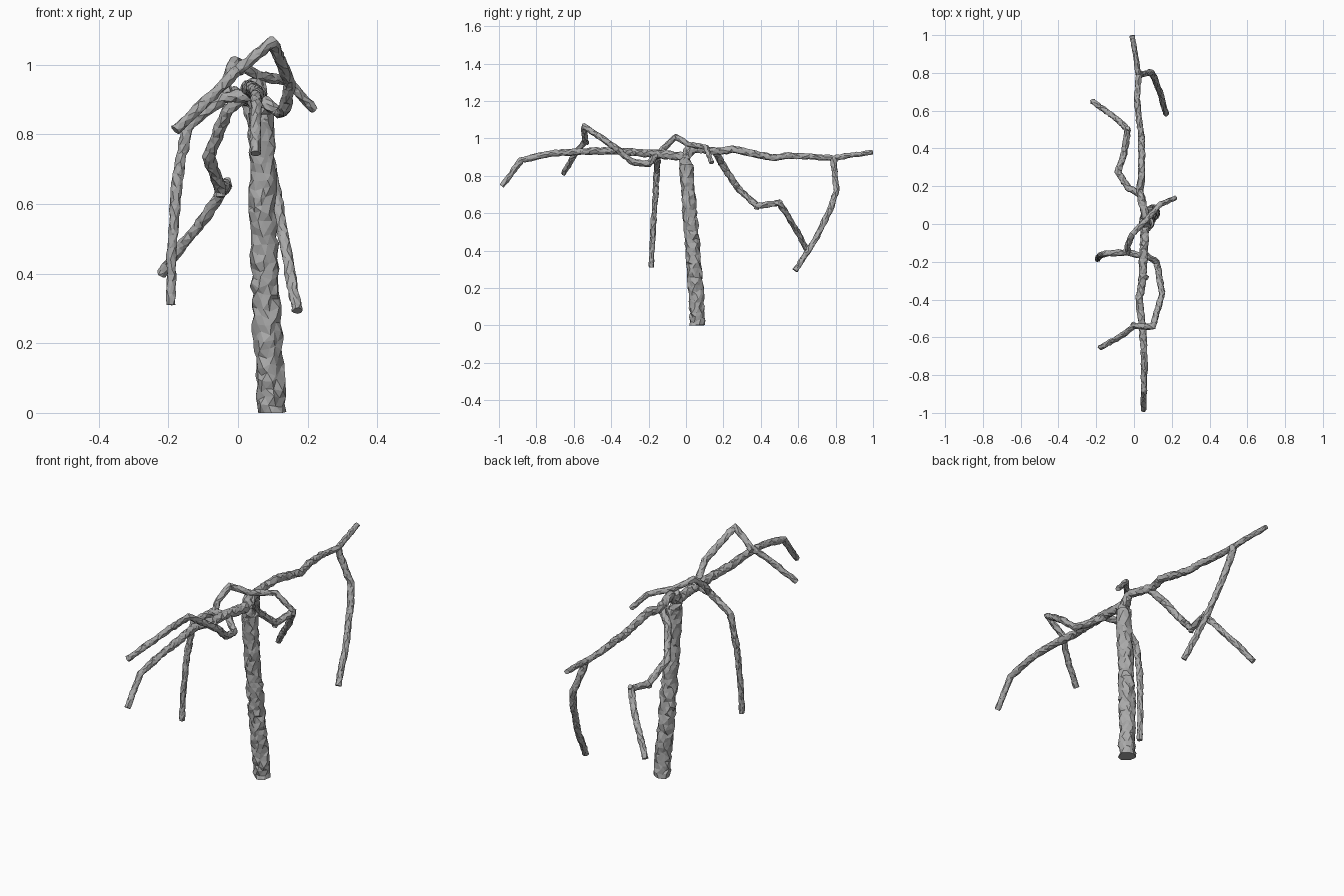
import bpy, bmesh, math, random
from mathutils import Vector, Matrix

random.seed(4)
cube = bpy.data.objects.get("Cube")
if cube:
    bpy.data.objects.remove(cube, do_unlink=True)

bark = bpy.data.materials.new("grey_bark")
bark.use_nodes = True
grey = (0.4, 0.4, 0.4, 1)
bark.diffuse_color = grey
bark.node_tree.nodes["Principled BSDF"].inputs["Base Color"].default_value = grey


def resample(points, step):
    """Even steps along a polyline, keeping its corners."""
    out = [points[0]]
    for a, b in zip(points, points[1:]):
        n = max(1, round((b - a).length / step))
        out += [a.lerp(b, i / n) for i in range(1, n + 1)]
    return out


def limb(name, path, r0, r1, sides=7, step=0.018, rough=0.16):
    """Rough faceted tube swept along a path, with flat cut ends."""
    pts = resample([Vector(p) for p in path], step)
    bm = bmesh.new()
    rings = []
    last = len(pts) - 1
    tangent = (pts[1] - pts[0]).normalized()
    side = tangent.orthogonal().normalized()
    for i, p in enumerate(pts):
        new = (pts[min(i + 1, last)] - pts[max(i - 1, 0)]).normalized()
        side = tangent.rotation_difference(new) @ side
        tangent = new
        radius = r0 + (r1 - r0) * i / last
        ring = []
        for k in range(sides):
            # Every other ring is turned by half a side, for staggered facets
            turn = math.tau * (k + i % 2 / 2 + random.uniform(-0.25, 0.25)) / sides
            out = Matrix.Rotation(turn, 3, tangent) @ side
            co = p + out * radius * (1 + random.uniform(-rough, rough))
            if 0 < i < last:
                co += tangent * random.uniform(-0.35, 0.35) * step
            co.z = max(co.z, 0)
            ring.append(bm.verts.new(co))
        rings.append(ring)
    for i, (a, b) in enumerate(zip(rings, rings[1:])):
        for k in range(sides):
            j = (k + 1) % sides
            if i % 2:
                bm.faces.new((a[k], a[j], b[j]))
                bm.faces.new((a[k], b[j], b[k]))
            else:
                bm.faces.new((a[k], a[j], b[k]))
                bm.faces.new((a[j], b[j], b[k]))
    bm.faces.new(rings[0][::-1])
    bm.faces.new(rings[-1])
    bmesh.ops.recalc_face_normals(bm, faces=bm.faces)
    mesh = bpy.data.meshes.new(name)
    bm.to_mesh(mesh)
    bm.free()
    mesh.materials.append(bark)
    bpy.context.collection.objects.link(bpy.data.objects.new(name, mesh))


# Leaning trunk
limb("trunk", [(.097, .063, 0), (.081, .045, .3), (.071, .02, .6), (.067, 0, .86)],
     .041, .037, sides=11, step=.023, rough=.15)
limb("trunk_crown", [(.067, 0, .84), (.055, -.01, .9), (.05, .02, .95)], .035, .021)

# Two long main arms
limb("front_arm", [(.06, 0, .9), (.05, -.17, .92), (.045, -.28, .925), (.027, -.4, .935),
                   (.045, -.55, .93), (.055, -.72, .92), (.052, -.88, .885),
                   (.05, -.985, .745)], .024, .015)
limb("back_arm", [(.06, -.01, .89), (.06, .04, .945), (.03, .18, .93), (.04, .25, .942),
                  (.04, .465, .897), (.027, .55, .908), (.015, .66, .903), (.025, .79, .895),
                  (.01, .88, .91), (-.01, .998, .927)], .023, .013)

# Branches of the front arm
limb("front_bent_branch", [(.05, -.16, .91), (.12, -.2, .862), (.137, -.29, .875),
                           (.148, -.37, .945), (.1, -.545, 1.067), (0, -.54, .985),
                           (-.07, -.595, .915), (-.18, -.655, .812)], .018, .015)
limb("front_hanging_branch", [(.05, -.17, .915), (-.04, -.15, .905), (-.145, -.157, .825),
                              (-.175, -.165, .67), (-.19, -.178, .47),
                              (-.193, -.187, .31)], .018, .014)
limb("crown_branch", [(-.03, -.15, .91), (-.035, -.12, .945), (-.01, -.055, 1.01),
                      (.06, .015, .967), (.14, .105, .955), (.22, .138, .87)],
     .017, .013)

# Branches of the back arm
limb("back_hanging_branch", [(.025, .79, .895), (.035, .79, .86), (.09, .805, .72),
                             (.11, .77, .62), (.14, .69, .455), (.17, .583, .293)],
     .018, .015)
limb("back_bent_branch", [(.03, .16, .92), (-.03, .19, .87), (-.085, .275, .735),
                          (-.05, .38, .64), (-.033, .5, .655), (-.095, .56, .56),
                          (-.165, .61, .475), (-.22, .65, .397)], .019, .015)

# Short broken twigs
limb("back_twig", [(-.05, .38, .645), (-.05, .375, .62)], .015, .012)
limb("back_elbow_twig", [(-.033, .495, .65), (-.033, .508, .67)], .015, .012)
limb("front_twig", [(.045, -.27, .925), (.073, -.288, .915)], .015, .012)
limb("front_elbow_twig", [(.01, -.54, .985), (-.01, -.525, .975)], .015, .012)
